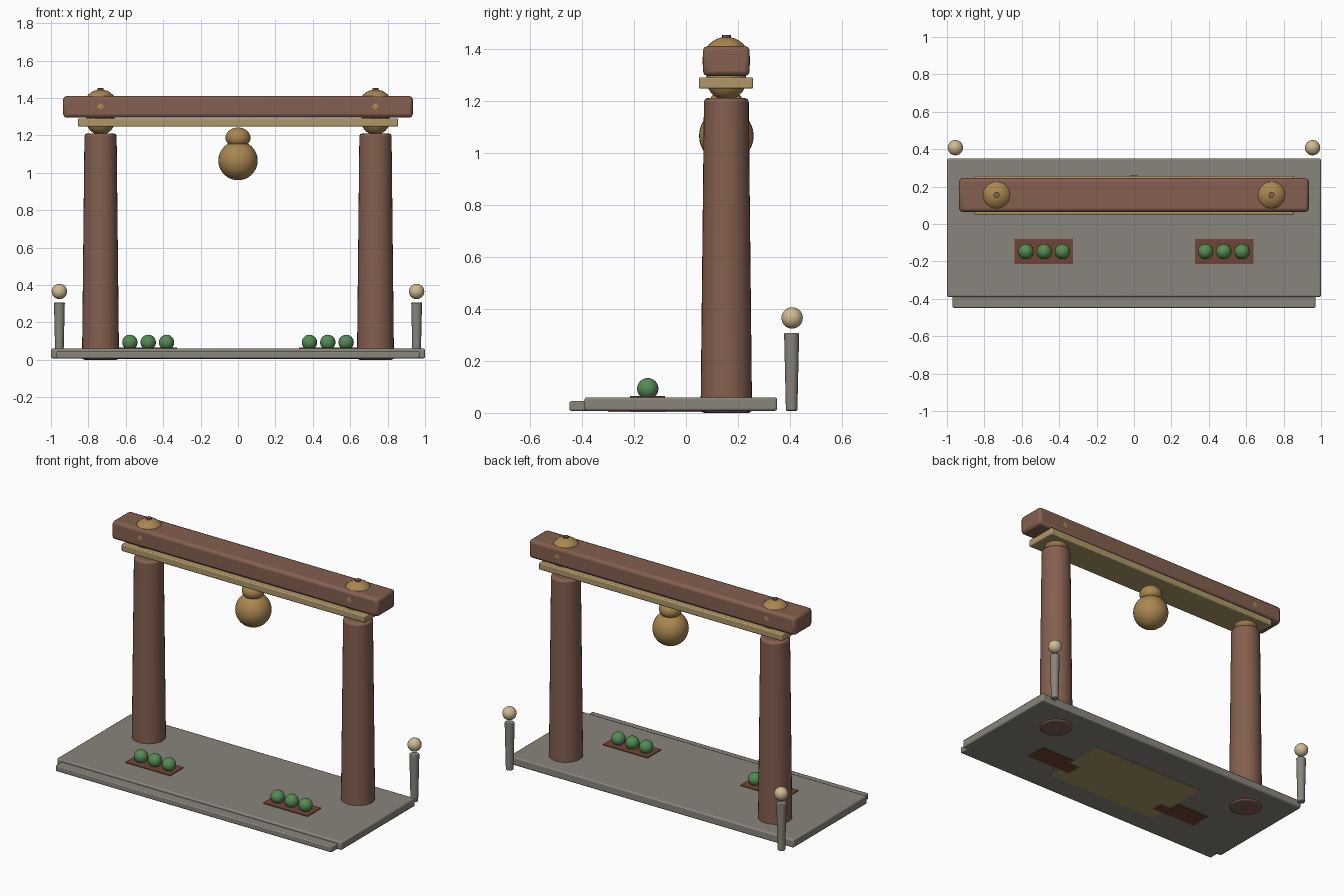
import bpy, math

if "Cube" in bpy.data.objects:
    bpy.data.objects.remove(bpy.data.objects["Cube"])

def material(name, r, g, b):
    m = bpy.data.materials.new(name)
    m.diffuse_color = (r, g, b, 1)
    m.use_nodes = True
    m.node_tree.nodes["Principled BSDF"].inputs["Base Color"].default_value = m.diffuse_color
    return m

WOOD = material("red_wood", 0.23, 0.115, 0.08)
STONE = material("stone", 0.25, 0.235, 0.20)
GOLD = material("gold", 0.40, 0.24, 0.08)
TAN = material("tan_wood", 0.42, 0.31, 0.14)
SOIL = material("soil", 0.16, 0.06, 0.035)
LEAF = material("leaf", 0.09, 0.26, 0.09)
LAMP = material("lamp_glow", 0.62, 0.49, 0.30)

def finish(ob, name, mat, bevel=0, seg=2):
    ob.name = name
    ob.data.materials.append(mat)
    if bevel:
        mod = ob.modifiers.new("bevel", 'BEVEL')
        mod.width, mod.segments = bevel, seg
        mod.limit_method = 'ANGLE'
    bpy.ops.object.shade_smooth_by_angle(angle=math.radians(40))
    return ob

def box(name, x0, x1, y0, y1, z0, z1, mat, bevel=0.0):
    bpy.ops.mesh.primitive_cube_add(size=1, location=((x0+x1)/2, (y0+y1)/2, (z0+z1)/2))
    ob = bpy.context.object
    ob.scale = (x1-x0, y1-y0, z1-z0)
    bpy.ops.object.transform_apply(location=False, rotation=False, scale=True)
    return finish(ob, name, mat, bevel)

def cone(name, x, y, z0, z1, r0, r1, mat, bevel=0.0, sides=32):
    bpy.ops.mesh.primitive_cone_add(vertices=sides, radius1=r0, radius2=r1,
                                    depth=z1-z0, location=(x, y, (z0+z1)/2))
    return finish(bpy.context.object, name, mat, bevel)

def ball(name, x, y, z, r, mat, rz=None):
    bpy.ops.mesh.primitive_uv_sphere_add(segments=32, ring_count=16, radius=r, location=(x, y, z))
    ob = bpy.context.object
    ob.scale = (1, 1, (rz or r) / r)
    bpy.ops.object.transform_apply(location=False, rotation=False, scale=True)
    return finish(ob, name, mat)

Y = 0.155  # depth of the gate line

# stone base with front step and the panel seen underneath
box("base_slab", -1, 1, -0.39, 0.35, 0.008, 0.06, STONE, 0.008)
box("front_step", -0.97, 0.97, -0.448, -0.37, 0.008, 0.045, STONE, 0.006)
box("under_panel", -0.4, 0.4, -0.3, 0.13, 0.004, 0.03, TAN)

# crossbeams
box("top_beam", -0.935, 0.935, 0.065, 0.245, 1.295, 1.41, WOOD, 0.018)
box("lower_beam", -0.855, 0.855, 0.05, 0.257, 1.246, 1.29, TAN, 0.006)

# hanging bell
ball("bell", 0, Y, 1.065, 0.105, GOLD)
ball("bell_crown", 0, Y, 1.187, 0.067, GOLD, 0.055)

for side, s in (("left", -1), ("right", 1)):
    # main pillar with gold joints
    cone(side + "_pillar", s*0.735, Y, 0, 1.21, 0.099, 0.086, WOOD, 0.014)
    ball(side + "_pillar_joint", s*0.735, Y, 1.28, 0.077, GOLD)
    ball(side + "_beam_cap", s*0.735, Y, 1.353, 0.092, GOLD)
    cone(side + "_cap_pin", s*0.735, Y, 1.42, 1.452, 0.017, 0.017, WOOD, 0, 8)
    # rear lantern
    cone(side + "_lantern_post", s*0.955, 0.406, 0.008, 0.307, 0.022, 0.029, STONE, 0.004, 20)
    ball(side + "_lantern_globe", s*0.955, 0.408, 0.365, 0.041, LAMP)
    # planting bed with shrubs
    box(side + "_planting_bed", s*0.483-0.157, s*0.483+0.157, -0.215, -0.08, 0.004, 0.065, SOIL)
    for i in range(3):
        ball(f"{side}_shrub_{i+1}", s*0.48 + (i-1)*0.098, -0.147, 0.093, 0.041, LEAF)
